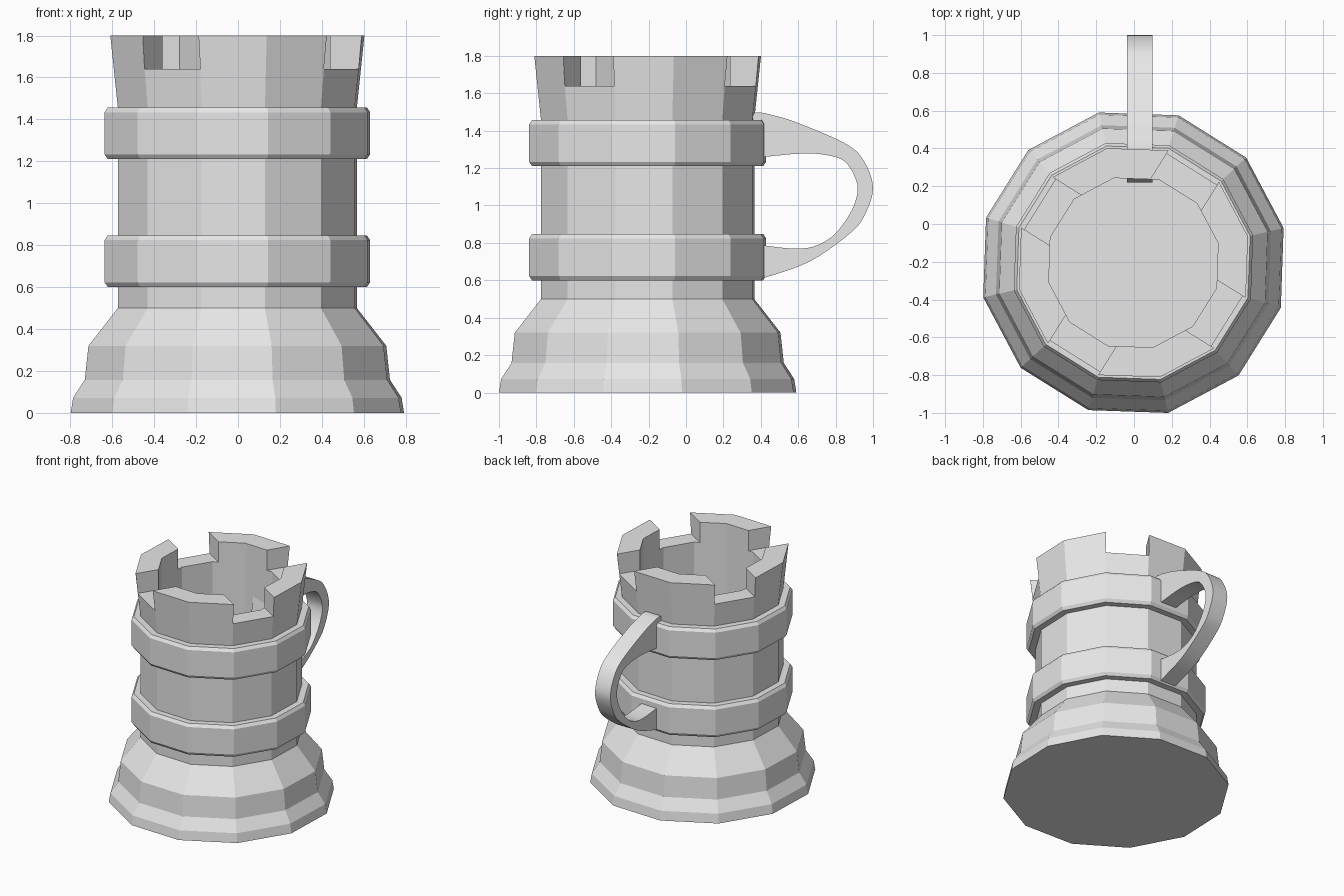
import bpy, bmesh, math
from mathutils import Vector, Matrix

if "Cube" in bpy.data.objects:
    bpy.data.objects.remove(bpy.data.objects["Cube"])

SIDES = 12
TURN = math.radians(13)            # rotation of the twelve-sided tower
CENTRE = Vector((-0.003, -0.205, 0))

stone = bpy.data.materials.new("light_grey")
stone.diffuse_color = (0.8, 0.8, 0.8, 1)
stone.use_nodes = True
stone.node_tree.nodes["Principled BSDF"].inputs["Base Color"].default_value = stone.diffuse_color


def finish(bm, name):
    bmesh.ops.recalc_face_normals(bm, faces=bm.faces)
    mesh = bpy.data.meshes.new(name)
    bm.to_mesh(mesh)
    bm.free()
    mesh.materials.append(stone)
    obj = bpy.data.objects.new(name, mesh)
    bpy.context.collection.objects.link(obj)
    return obj


def lathe(name, profile, capped=False):
    """Turn (radius, z) points into a twelve-sided shell."""
    bm = bmesh.new()
    rings = []
    for r, z in profile:
        rings.append([bm.verts.new(CENTRE + Vector((
            r * math.cos(TURN + i * math.tau / SIDES),
            r * math.sin(TURN + i * math.tau / SIDES), z))) for i in range(SIDES)])
    for a, b in zip(rings, rings[1:]):
        for i in range(SIDES):
            j = (i + 1) % SIDES
            bm.faces.new((a[i], a[j], b[j], b[i]))
    if capped:
        bm.faces.new(rings[0])
        bm.faces.new(rings[-1])
    return finish(bm, name)


# Tower: flared foot, straight body, widening crown and hollow inside
tower = lathe("tower_body", [
    (0.816, 0), (0.804, 0.072), (0.747, 0.158), (0.729, 0.32), (0.585, 0.50),
    (0.585, 1.455), (0.622, 1.80), (0.46, 1.80), (0.46, 0.35)], capped=True)

# Raised bands with chamfered edges
for name, z in (("lower_band", 0.60), ("upper_band", 1.21)):
    lathe(name, [(0.58, z), (0.634, z), (0.65, z + 0.023),
                 (0.65, z + 0.224), (0.634, z + 0.247), (0.58, z + 0.247)])

# Four slots cut through the crown
bm = bmesh.new()
for k in range(4):
    m = (Matrix.Translation(CENTRE)
         @ Matrix.Rotation(math.radians(58 + 90 * k), 4, 'Z')
         @ Matrix.Translation((0.55, 0, 1.84))
         @ Matrix.Diagonal((0.5, 0.314, 0.4, 1)))
    bmesh.ops.create_cube(bm, size=1, matrix=m)
cutter = finish(bm, "slot_cutter")
cutter.hide_render = True
mod = tower.modifiers.new("slots", 'BOOLEAN')
mod.operation = 'DIFFERENCE'
mod.solver = 'EXACT'
mod.object = cutter
bpy.context.view_layer.objects.active = tower
tower.select_set(True)
bpy.ops.object.modifier_apply(modifier=mod.name)
bpy.data.objects.remove(cutter)


def smooth_path(pts, steps=5):
    """Catmull-Rom curve through (y, z) points."""
    p = [Vector(q) for q in pts]
    p = [2 * p[0] - p[1]] + p + [2 * p[-1] - p[-2]]
    out = []
    for a, b, c, d in zip(p, p[1:], p[2:], p[3:]):
        for s in range(steps):
            t = s / steps
            out.append(0.5 * (2 * b + (c - a) * t + (2 * a - 5 * b + 4 * c - d) * t * t
                              + (3 * b - a - 3 * c + d) * t ** 3))
    return out + [p[-2]]


# Handle: flat loop, its tip showing through the inner wall
outer = smooth_path([(0.245, 1.42), (0.36, 1.494), (0.474, 1.48), (0.61, 1.437),
                     (0.854, 1.33), (0.95, 1.24), (1.0, 1.095), (0.956, 0.95),
                     (0.876, 0.85), (0.66, 0.70), (0.42, 0.614), (0.31, 0.59)])
inner = smooth_path([(0.22, 1.27), (0.33, 1.255), (0.42, 1.26), (0.605, 1.277),
                     (0.742, 1.271), (0.85, 1.234), (0.914, 1.12), (0.905, 1.02),
                     (0.849, 0.913), (0.758, 0.817), (0.608, 0.769), (0.31, 0.80)])
bm = bmesh.new()
rings = [[bm.verts.new((x, q.x, q.y)) for x, q in
          ((-0.037, o), (0.097, o), (0.097, n), (-0.037, n))]
         for o, n in zip(outer, inner)]
for a, b in zip(rings, rings[1:]):
    for i in range(4):
        j = (i + 1) % 4
        bm.faces.new((a[i], a[j], b[j], b[i]))
bm.faces.new(rings[0])
bm.faces.new(rings[-1])
handle = finish(bm, "handle")
bpy.ops.object.select_all(action='DESELECT')
handle.select_set(True)
bpy.context.view_layer.objects.active = handle
bpy.ops.object.shade_smooth_by_angle(angle=math.radians(30))
